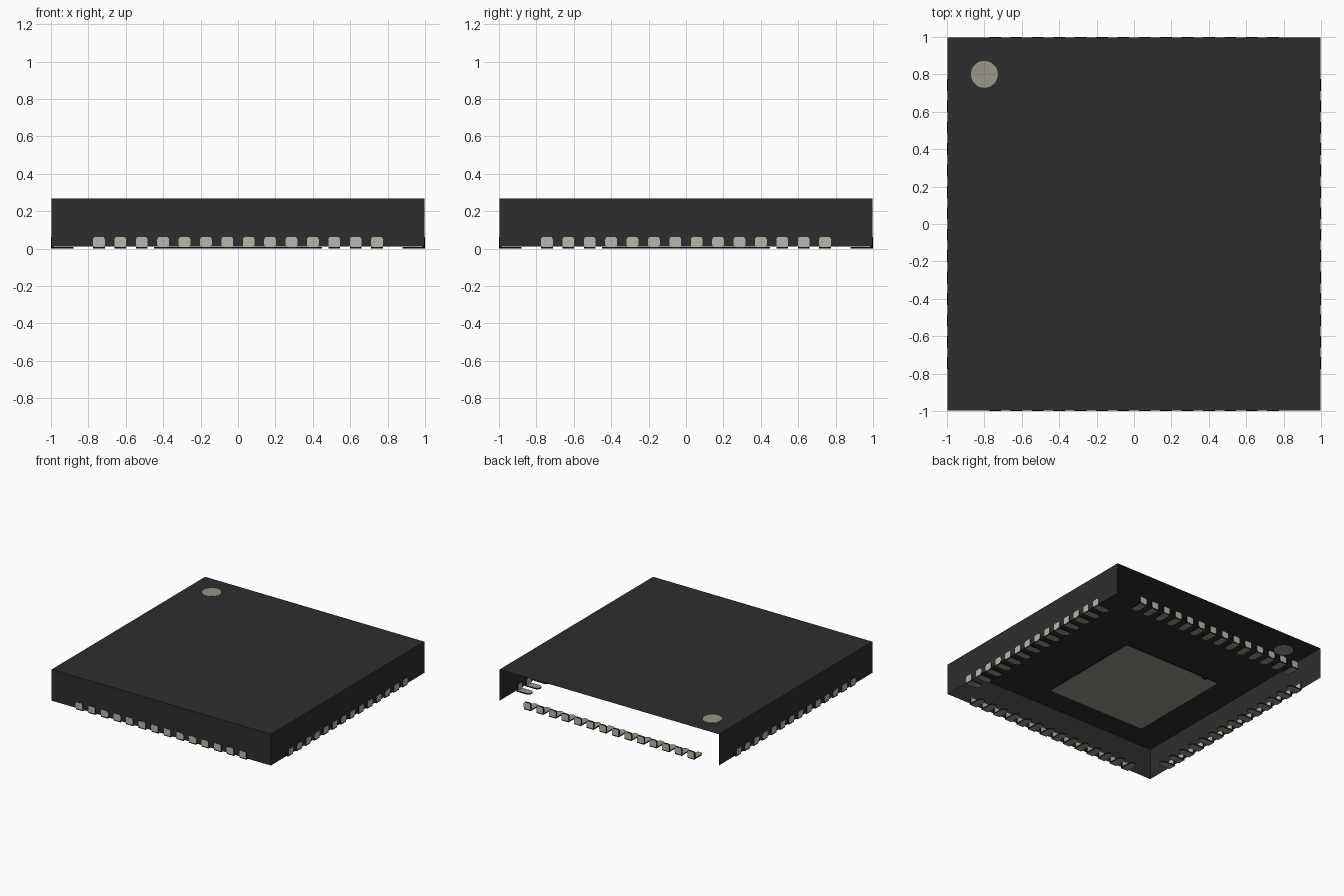
import bpy, bmesh, math
from mathutils import Matrix, Vector

cube = bpy.data.objects.get("Cube")
if cube:
    bpy.data.objects.remove(cube, do_unlink=True)


def material(name, rgb):
    m = bpy.data.materials.new(name)
    m.use_nodes = True
    m.diffuse_color = (*rgb, 1)
    m.node_tree.nodes["Principled BSDF"].inputs["Base Color"].default_value = (*rgb, 1)
    return m


BODY = material("charcoal plastic", (0.027, 0.027, 0.027))
BRIGHT = material("bright metal", (0.50, 0.47, 0.40))
DULL = material("dull metal", (0.32, 0.305, 0.25))
RIM = material("black rim", (0.006, 0.006, 0.006))


def finish(name, bm, mats):
    me = bpy.data.meshes.new(name)
    bm.to_mesh(me)
    bm.free()
    for m in mats:
        me.materials.append(m)
    ob = bpy.data.objects.new(name, me)
    bpy.context.collection.objects.link(ob)
    return ob


def prism(bm, outline, w0, w1, place, cap, rim):
    """Extrude a 2D outline from w0 to w1; place maps (u, v, w) to a point."""
    rings = [[bm.verts.new(place(u, v, w)) for u, v in outline] for w in (w0, w1)]
    faces = [bm.faces.new(r) for r in rings]
    for f in faces:
        f.material_index = cap
    n = len(outline)
    for i in range(n):
        j = (i + 1) % n
        f = bm.faces.new((rings[0][i], rings[0][j], rings[1][j], rings[1][i]))
        f.material_index = rim
        faces.append(f)
    bmesh.ops.recalc_face_normals(bm, faces=faces)


def arc(cx, cy, r, a0, a1, steps):
    return [(cx + r * math.cos(math.radians(a0 + (a1 - a0) * i / steps)),
             cy + r * math.sin(math.radians(a0 + (a1 - a0) * i / steps)))
            for i in range(steps + 1)]


def flat(u, v, w):
    return (u, v, w)


# Body: thin shell, open underneath and at the back
H, B, TOP = 0.996, 0.01, 0.267
bm = bmesh.new()
bmesh.ops.create_cube(bm, size=1)
for v in bm.verts:
    v.co = (v.co.x * 2 * H, v.co.y * 2 * H, TOP if v.co.z > 0 else B)
bm.normal_update()
gone = [f for f in bm.faces if f.normal.z < -0.5 or f.normal.y > 0.5]
bmesh.ops.delete(bm, geom=gone, context='FACES')
finish("body_shell", bm, [BODY])

# Corner marker disc set through the top face
bm = bmesh.new()
prism(bm, arc(-0.8, 0.8, 0.072, 0, 350, 35), TOP - 0.002, TOP + 0.001, flat, 0, 0)
finish("corner_marker", bm, [DULL])

# Central pad with a small notch in its back edge
P = 0.45
bm = bmesh.new()
prism(bm, [(-P, -P), (P, -P), (P, P), (-0.30, P), (-0.30, P - 0.02),
           (-0.34, P - 0.02), (-0.34, P), (-P, P)], 0, 0.009, flat, 0, 1)
finish("center_pad", bm, [DULL, RIM])

# Contacts: an upright end plate and a round-ended foot, 14 on each side
W, PITCH, COUNT = 0.0315, 0.1144, 14
R = 0.014
plate = []
for sx, sz, a in ((1, 1, 0), (-1, 1, 90), (-1, 0, 180), (1, 0, 270)):
    plate += arc(sx * (W - R), (0.062 - R) if sz else (0.008 + R), R, a, a + 90, 4)
foot = [(-W, -0.999), (W, -0.999)] + arc(0, -0.88 - W, W, 0, 180, 8)

for side, name in enumerate(("front", "right", "back", "left")):
    bm = bmesh.new()
    for i in range(COUNT):
        x = (i - (COUNT - 1) / 2) * PITCH
        prism(bm, plate, -1.0, -0.986, lambda u, v, w: (x + u, w, v), 0, 2)
        prism(bm, foot, 0, 0.009, lambda u, v, w: (x + u, v, w), 1, 2)
    bm.transform(Matrix.Rotation(math.radians(90 * side), 4, 'Z'))
    label = {"right": "left", "left": "right"}.get(name, name)  # +x is the model's left
    finish(label + "_contacts", bm, [BRIGHT, DULL, RIM])
